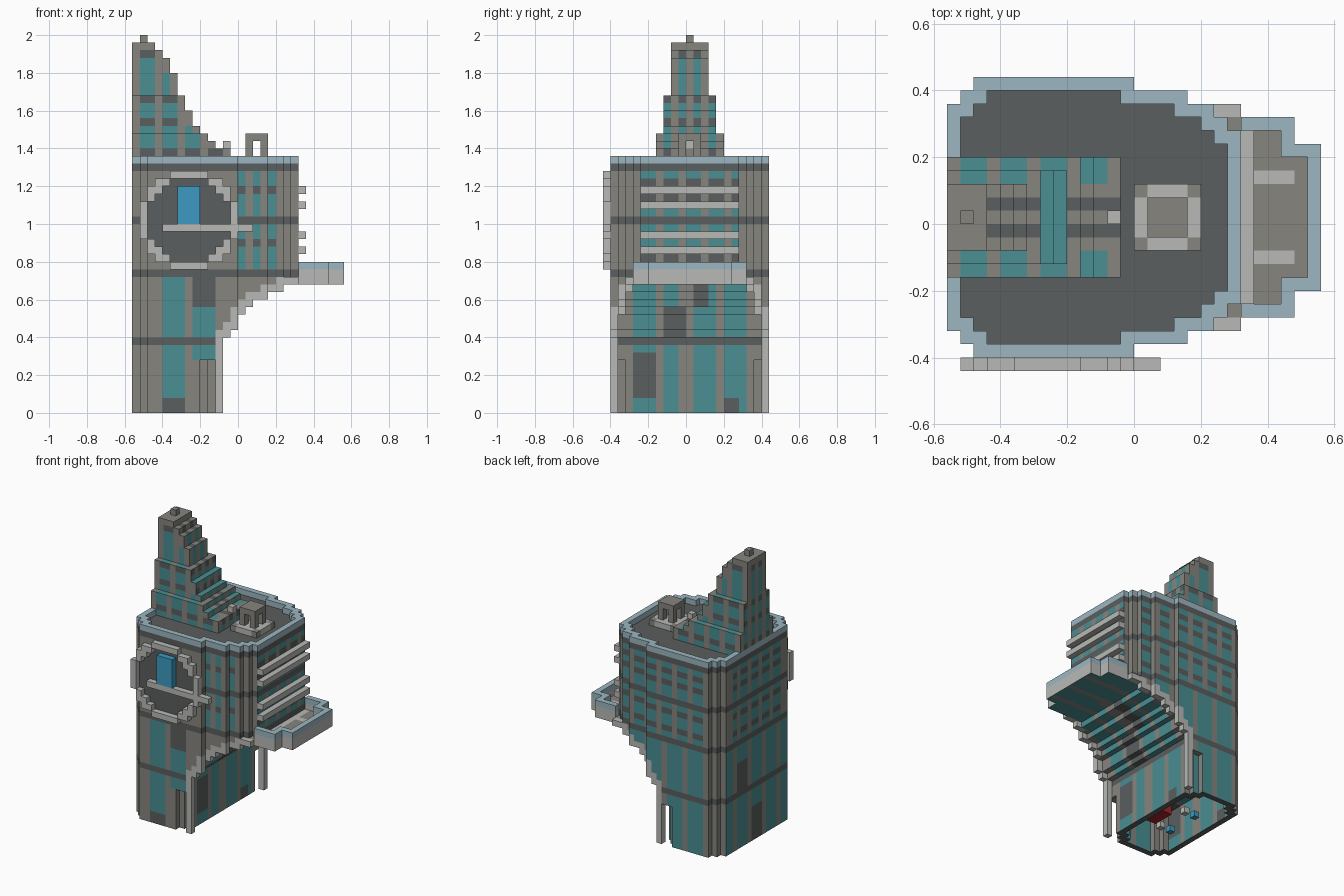
import bpy, bmesh
from math import hypot

cube = bpy.data.objects.get("Cube")
if cube:
    bpy.data.objects.remove(cube)

S = 0.04  # block size


def linear(c):
    c /= 255
    return c / 12.92 if c < 0.04 else ((c + 0.055) / 1.055) ** 2.4


def material(name, code):
    rgb = [linear(c) for c in bytes.fromhex(code)]
    m = bpy.data.materials.new(name)
    m.use_nodes = True
    m.diffuse_color = (*rgb, 1)
    bsdf = m.node_tree.nodes["Principled BSDF"]
    bsdf.inputs["Base Color"].default_value = (*rgb, 1)
    bsdf.inputs["Roughness"].default_value = 0.9
    return m


MATS = [material("stone grey", "86857F"), material("dark grey", "5B5E5E"),
        material("teal glass", "4A8E92"), material("light stone", "B8BAB6"),
        material("pale blue trim", "9CB6C0"), material("bright blue", "3D9AC2"),
        material("red", "A82328")]
GREY, DARK, TEAL, LIGHT, PALE, BLUE, RED = range(len(MATS))


def blocks(name, cells, paint):
    """Skin a set of grid cells; paint is a colour or a rule per face."""
    bm = bmesh.new()
    verts = {}

    def vert(p):
        if p not in verts:
            verts[p] = bm.verts.new([c * S for c in p])
        return verts[p]

    for c in cells:
        for axis in range(3):
            for sign in (-1, 1):
                n = list(c)
                n[axis] += sign
                if tuple(n) in cells:
                    continue
                a, b = (axis + 1) % 3, (axis + 2) % 3
                corners = []
                for da, db in ((0, 0), (1, 0), (1, 1), (0, 1)):
                    p = list(c)
                    p[axis] += sign > 0
                    p[a] += da
                    p[b] += db
                    corners.append(vert(tuple(p)))
                f = bm.faces.new(corners if sign > 0 else corners[::-1])
                f.material_index = paint(*c, axis, sign) if callable(paint) else paint
    # Merge coplanar faces of one colour
    bmesh.ops.dissolve_limit(bm, angle_limit=0.01, verts=bm.verts[:],
                             edges=bm.edges[:], delimit={'MATERIAL'})
    me = bpy.data.meshes.new(name)
    bm.to_mesh(me)
    bm.free()
    for m in MATS:
        me.materials.append(m)
    ob = bpy.data.objects.new(name, me)
    bpy.context.collection.objects.link(ob)
    return ob


def box(i0, i1, j0, j1, k0, k1):
    return {(i, j, k) for i in range(i0, i1) for j in range(j0, j1) for k in range(k0, k1)}


def is_edge(plan, i, j):
    return any((i + a, j + b) not in plan for a in (-1, 0, 1) for b in (-1, 0, 1))


# Stepped-corner plan: half width of each slice along x
def half(i):
    if i < -12:
        return i + 22
    return 10 if i < 0 else 9 if i < 4 else 8 if i < 6 else 13 - i


# Overhang: outer end of the tower at each level
def reach(k):
    steps = {10: -1, 11: 0, 12: 0, 13: 1, 14: 2, 15: 4, 16: 6, 17: 8}
    return -2 if k < 10 else steps.get(k, 9)


# Corner columns rising into the stepped overhang trim
trim = set()
for k in range(18):
    for i in range(min(reach(k - 1), reach(k)) - 1, reach(k)):
        for s in (-1, 1):
            trim.add((i, s * max(half(i), 8), k))
blocks("column_and_overhang_trim", trim, LIGHT)

# Tower body, hollow at the foot
body = set()
for k in range(33):
    end = 8 if k > 17 else reach(k) - 1
    plan = set()
    for i in range(-14, end):
        n = half(i)
        if k < 7:
            n = min(n, 7 + end - i)
        plan |= {(i, j) for j in range(-n, n + 1)}
    body |= {(i, j, k) for i, j in plan if k > 6 or is_edge(plan, i, j)}
body -= trim


def lower_east(j, k):
    if (-8 < j < -4 and 2 <= k < 8) or (j in (5, 6) and k < 2) \
            or (-4 < j < 0 and 10 <= k < 14) or (j in (1, 2) and 14 <= k < 17):
        return DARK
    return TEAL if j in (-7, -6, -5, -3, -2, 1, 2, 3, 5, 6, 7) else GREY


def lower_side(i, k):
    if -11 < i < -7:
        return DARK if k < 2 else TEAL
    if -7 < i < -3 and k >= 7:
        return DARK if k >= 14 and i < -3 else TEAL
    return GREY


def lower_panels(u, k):
    if u % 4 == 0:
        return GREY
    return DARK if (u // 4 * 3 + k // 9 * 2) % 5 == 0 and k % 9 < 6 else TEAL


def upper_panels(u, k):
    if u % 3 == 0:
        return GREY
    return DARK if k in (20, 23, 28, 30) else TEAL


def paint_body(i, j, k, axis, sign):
    if axis == 2:
        return DARK if sign > 0 or k == 0 else lower_east(j, k)
    if k in (9, 18, 25, 32):
        return DARK
    if axis == 0:
        if abs(j) > 8 or (k > 18 and abs(j) > 6):
            return GREY
        if sign > 0:
            return lower_east(j, k) if k < 18 else upper_panels(j + 1, k)
        return lower_panels(j + 2, k) if k < 18 else upper_panels(j + 1, k)
    if i < -12 or i > 5:
        return GREY
    if sign < 0:
        if k < 18:
            return lower_side(i, k)
        if hypot(i + 7, k - 25) < 6:
            return DARK
        if i in (0, 2, 4):
            return DARK if k in (22, 29) else TEAL
        return GREY
    return lower_panels(i, k) if k < 18 else upper_panels(i, k)


blocks("tower_body", body, paint_body)

# Roof parapet
roof = {(i, j) for i in range(-14, 8) for j in range(-half(i), half(i) + 1)}
blocks("roof_parapet", {(i, j, 33) for i, j in roof if is_edge(roof, i, j)}, PALE)

# Stepped spire: (top level, end, half width)
STEPS = ((35, -1, 4), (36, -3, 4), (37, -4, 4), (38, -5, 3), (40, -6, 3), (42, -7, 3),
         (45, -8, 2), (47, -9, 2), (48, -10, 2), (49, -11, 2))
spire = {(-13, 0, 49)}
low = 33
for top, end, n in STEPS:
    spire |= box(-14, end, -n, n + 1, low, top)
    low = top


def paint_spire(i, j, k, axis, sign):
    if k > 47:
        return GREY
    if axis == 2:
        if i in (-7, -6) or (abs(j) > 2 and i % 3 != 1):
            return TEAL
        return DARK if abs(j) == 1 else GREY
    glazed = abs(j) in (1, 3) if axis == 0 else i % 3 != 1 and i > -14
    at_step = axis == 1 and (i + 1, j, k) not in spire
    if not glazed or at_step:
        return GREY
    return DARK if k in (34, 38, 41, 47) else TEAL


blocks("spire", spire, paint_spire)
blocks("spire_door", box(-2, -1, 0, 1, 35, 36), LIGHT)

# Roof pavilion on its plinth
blocks("pavilion_base", box(0, 5, -2, 3, 33, 34),
       lambda i, j, k, a, s: GREY if i in (0, 4) and abs(j) == 2 else LIGHT)
legs = {(i, j, k) for i in (1, 3) for j in (-1, 1) for k in (34, 35)}
blocks("pavilion", legs | box(1, 4, -1, 2, 36, 37), GREY)

# Landing balcony
deck = {(i, j) for i in range(7, 14) for j in range(-7, 8) if abs(j) <= (7 if i < 12 else 5)}
balcony = {(i, j, 17) for i, j in deck}
balcony |= {(i, j, k) for i, j in deck for k in (18, 19)
            if i > 7 and is_edge(deck | {(7, j), (7, j - 1), (7, j + 1)}, i, j)}


def paint_balcony(i, j, k, axis, sign):
    if axis == 2 and sign < 0:
        return TEAL if j % 4 else GREY
    if k == 19:
        return PALE
    if k == 17 and axis == 2:
        return LIGHT if i == 8 or (abs(j) == 3 and i < 12) else GREY
    return LIGHT


blocks("balcony", balcony, paint_balcony)

# Sun louvres above the balcony
for n, k in enumerate((21, 23, 27, 29)):
    blocks(f"louvre_{n + 1}", box(8, 9, -6, 7, k, k + 1), LIGHT)

# Round window frame with sill and pane
ring = {(i, -11, k) for i in range(-13, 0) for k in range(19, 32)
        if 5.5 <= hypot(i + 7, k - 25) <= 6.5}
blocks("round_window_frame", ring, LIGHT)
blocks("window_sill", box(-10, 2, -11, -10, 24, 25), LIGHT)
blocks("window_pane", box(-8, -5, -11, -10, 25, 30), BLUE)

# Furniture in the ground floor hall
blocks("red_sofa", box(-7, -6, -3, 1, 1, 3) | box(-6, -5, -3, 1, 1, 2), RED)
for n, j in enumerate((-4, 2)):
    blocks(f"blue_stool_{n + 1}", box(-11, -10, j, j + 1, 1, 2), BLUE)
    blocks(f"grey_table_{n + 1}", box(-9, -8, j, j + 1, 1, 2), LIGHT)
